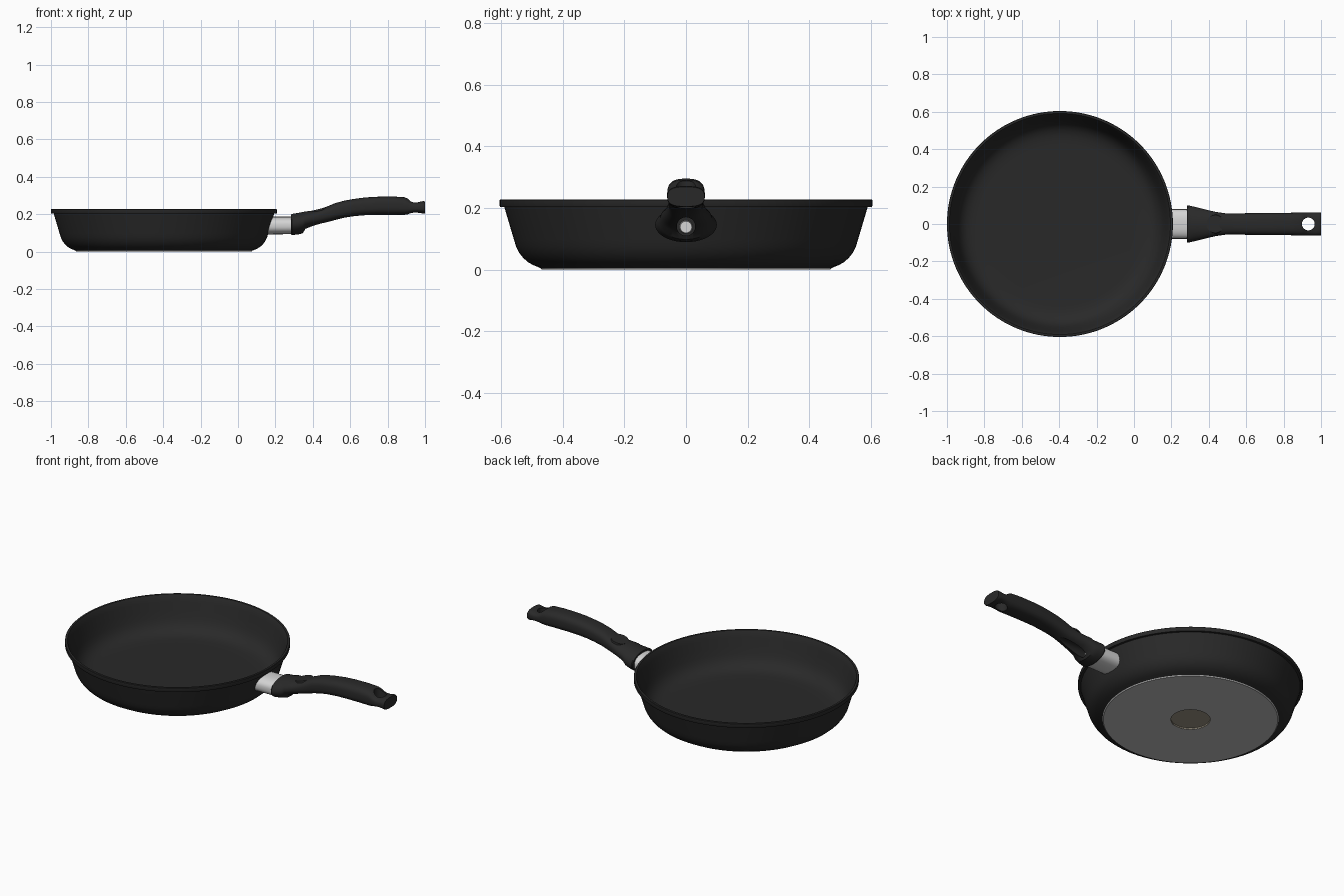
import bpy, bmesh, math
from mathutils import Vector

if "Cube" in bpy.data.objects:
    bpy.data.objects.remove(bpy.data.objects["Cube"])

CX = -0.396  # pan centre


def mat(name, rgb):
    m = bpy.data.materials.new(name)
    m.diffuse_color = (*rgb, 1)
    m.use_nodes = True
    m.node_tree.nodes["Principled BSDF"].inputs["Base Color"].default_value = m.diffuse_color
    return m


BLACK = mat("matte black", (0.022, 0.022, 0.022))
GREY = mat("base grey", (0.5, 0.5, 0.5))
STEEL = mat("steel", (0.66, 0.66, 0.66))
BRONZE = mat("dull bronze", (0.33, 0.295, 0.225))


def finish(name, bm, material, angle=35):
    bmesh.ops.remove_doubles(bm, verts=bm.verts, dist=1e-5)
    bmesh.ops.recalc_face_normals(bm, faces=bm.faces)
    me = bpy.data.meshes.new(name)
    bm.to_mesh(me)
    bm.free()
    me.materials.append(material)
    ob = bpy.data.objects.new(name, me)
    bpy.context.collection.objects.link(ob)
    smooth(ob, angle)
    return ob


def smooth(ob, angle=35):
    bpy.ops.object.select_all(action='DESELECT')
    ob.select_set(True)
    bpy.context.view_layer.objects.active = ob
    bpy.ops.object.shade_smooth_by_angle(angle=math.radians(angle))


def lathe(name, profile, material, n=128, angle=35):
    bm = bmesh.new()
    vs = [bm.verts.new((CX + r, 0, z)) for r, z in profile]
    es = [bm.edges.new(p) for p in zip(vs, vs[1:])]
    bmesh.ops.spin(bm, geom=vs + es, cent=(CX, 0, 0), axis=(0, 0, 1),
                   angle=2 * math.pi, steps=n, use_duplicate=False)
    return finish(name, bm, material, angle)


def loft(name, stations, material, n=48, shear=None):
    """stations: x, z bottom, z top, half width, squareness"""
    bm = bmesh.new()
    rings = []
    for i, (x, z0, z1, w, p) in enumerate(stations):
        ring = []
        for k in range(n):
            a = 2 * math.pi * k / n
            c, s = math.cos(a), math.sin(a)
            y = w * math.copysign(abs(c) ** (2 / p), c)
            dz = (z1 - z0) / 2 * math.copysign(abs(s) ** (2 / p), s)
            dx = shear * dz if shear and i == 0 else 0
            ring.append(bm.verts.new((x + dx, y, (z0 + z1) / 2 + dz)))
        rings.append(ring)
    for a, b in zip(rings, rings[1:]):
        for k in range(n):
            bm.faces.new((a[k], a[(k + 1) % n], b[(k + 1) % n], b[k]))
    bm.faces.new(rings[0])
    bm.faces.new(rings[-1])
    return finish(name, bm, material)


def cylinder(name, r, depth, loc, direction, material, n=48, bevel=0):
    bm = bmesh.new()
    bmesh.ops.create_cone(bm, cap_ends=True, segments=n, radius1=r,
                          radius2=r - bevel, depth=depth)
    q = Vector((0, 0, 1)).rotation_difference(Vector(direction).normalized())
    bmesh.ops.rotate(bm, verts=bm.verts, matrix=q.to_matrix())
    bmesh.ops.translate(bm, verts=bm.verts, vec=loc)
    return finish(name, bm, material)


def cut(ob, cutter):
    m = ob.modifiers.new("cut", 'BOOLEAN')
    m.operation = 'DIFFERENCE'
    m.solver = 'EXACT'
    m.object = cutter
    cutter.hide_render = True
    bpy.context.view_layer.objects.active = ob
    bpy.ops.object.modifier_apply(modifier=m.name)
    bpy.data.objects.remove(cutter)


# Pan body: outside wall, stepped rim, inside wall and floor
lathe("pan_body", [
    (0.470, 0.004), (0.476, 0.007), (0.494, 0.014), (0.512, 0.024),
    (0.528, 0.038), (0.541, 0.055), (0.551, 0.075), (0.558, 0.098),
    (0.569, 0.135), (0.580, 0.172), (0.589, 0.203), (0.602, 0.203),
    (0.604, 0.206), (0.604, 0.226), (0.602, 0.228), (0.591, 0.228),
    (0.588, 0.224), (0.577, 0.190), (0.564, 0.145), (0.551, 0.105),
    (0.540, 0.080), (0.523, 0.057), (0.500, 0.041), (0.472, 0.032),
    (0.440, 0.029), (0.400, 0.028), (0, 0.028)], BLACK)

# Grey ground base with a recessed round badge
lathe("base_disc", [(0.108, 0.008), (0.108, 0), (0.468, 0), (0.473, 0.006)], GREY)
lathe("base_badge", [(0.1085, 0.0005), (0.105, 0.0005), (0.105, 0.008), (0, 0.008)], BRONZE)

# Steel collar, its near end sheared to follow the wall
loft("steel_collar", [(0.167, 0.092, 0.187, 0.079, 2.5),
                      (0.300, 0.094, 0.187, 0.079, 2.5)], STEEL, shear=0.3)

# Handle grip
handle = loft("handle", [
    (0.283, 0.092, 0.198, 0.097, 2.0), (0.288, 0.089, 0.202, 0.100, 2.0),
    (0.320, 0.092, 0.207, 0.093, 2.0), (0.345, 0.098, 0.212, 0.087, 2.0),
    (0.360, 0.120, 0.215, 0.083, 2.1), (0.400, 0.135, 0.219, 0.073, 2.2),
    (0.440, 0.147, 0.228, 0.064, 2.4), (0.490, 0.160, 0.247, 0.057, 2.6),
    (0.520, 0.170, 0.260, 0.056, 2.7), (0.570, 0.182, 0.273, 0.057, 2.8),
    (0.620, 0.190, 0.282, 0.058, 2.8), (0.680, 0.195, 0.290, 0.059, 2.8),
    (0.750, 0.197, 0.294, 0.060, 2.8), (0.830, 0.197, 0.295, 0.060, 2.8),
    (0.890, 0.197, 0.291, 0.061, 2.8), (0.908, 0.199, 0.284, 0.061, 2.8),
    (0.922, 0.203, 0.272, 0.061, 2.8), (0.940, 0.207, 0.265, 0.061, 2.8),
    (0.960, 0.208, 0.264, 0.061, 2.8), (0.978, 0.206, 0.268, 0.061, 2.8),
    (0.992, 0.203, 0.271, 0.061, 2.8), (1.000, 0.205, 0.268, 0.060, 2.8)], BLACK)
cut(handle, cylinder("hole_cutter", 0.034, 0.3, (0.932, 0, 0.24), (0, 0, 1), BLACK))
cut(handle, cylinder("screw_cutter", 0.030, 0.3, (0.465, 0, 0.140), (1, 0, 0), BLACK))
smooth(handle)

# Screw inside the recess under the grip
cylinder("screw", 0.022, 0.02, (0.322, 0, 0.138), (1, 0, 0), STEEL, 24, 0.003)

# Round thumb pad, nearly flush on top of the grip
cylinder("thumb_pad", 0.050, 0.010, (0.435, 0, 0.2235), (-0.24, 0, 1), BLACK, 48, 0.002)
